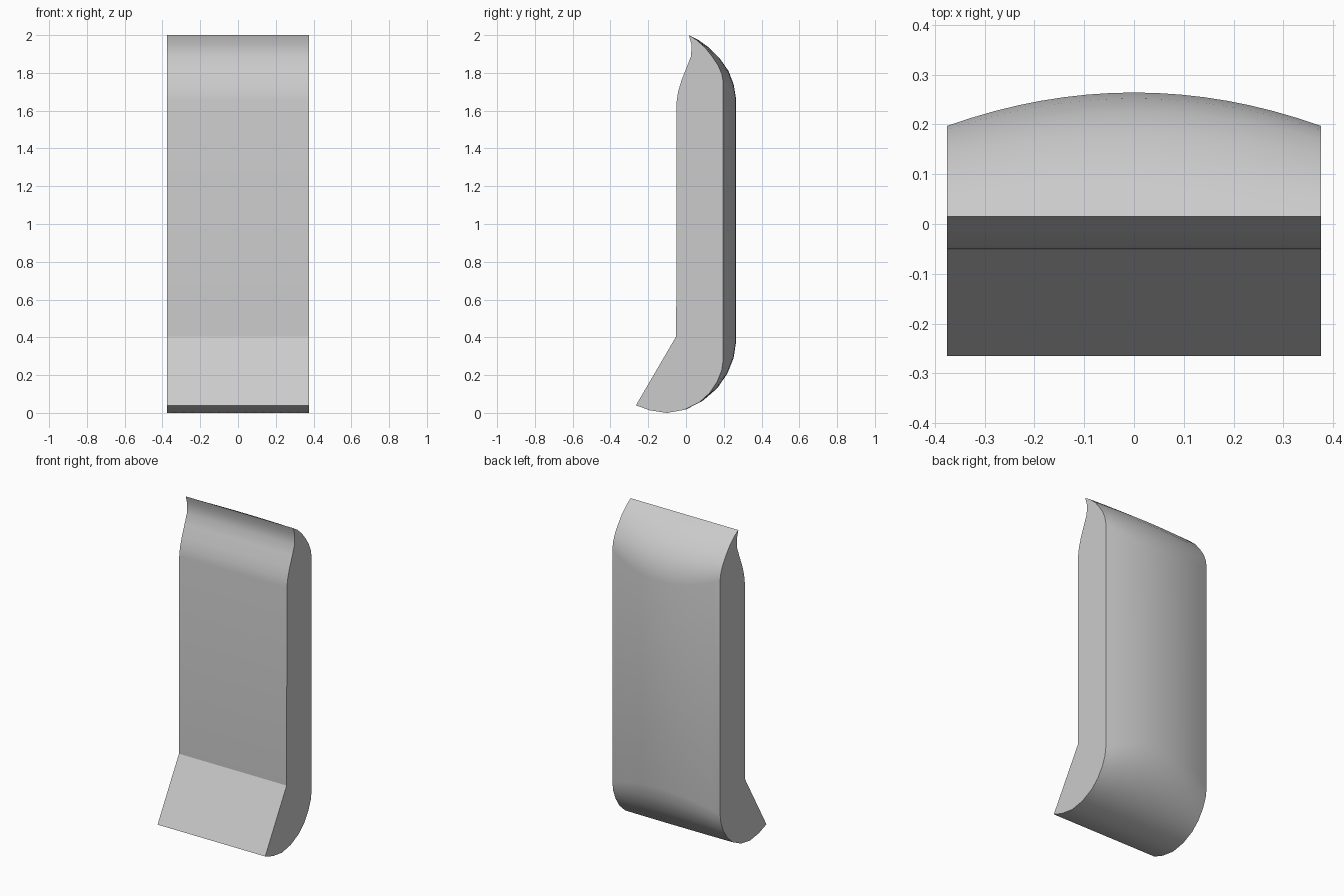
import bpy
import bmesh
import math

cube = bpy.data.objects.get("Cube")
if cube:
    bpy.data.objects.remove(cube, do_unlink=True)

HALF_WIDTH = 0.375
COLUMNS = 16

# Front outline, from the top lip down to the toe (y, z)
front = [(0.015, 2.0), (0.029, 1.95), (0.027, 1.89), (0.004, 1.83), (-0.024, 1.76),
         (-0.042, 1.70), (-0.049, 1.65), (-0.052, 0.405), (-0.265, 0.04)]

# Back outline from toe to lip, at the middle and at the side edges
back_mid = [(-0.19, 0.013), (-0.1, 0.0), (0.0, 0.018), (0.09, 0.065), (0.165, 0.13),
            (0.22, 0.21), (0.252, 0.29), (0.264, 0.37), (0.264, 1.67), (0.252, 1.74),
            (0.225, 1.81), (0.18, 1.875), (0.12, 1.935), (0.065, 1.975)]
back_side = [(-0.19, 0.013), (-0.1, 0.0), (-0.01, 0.016), (0.07, 0.055), (0.125, 0.105),
             (0.165, 0.165), (0.189, 0.225), (0.197, 0.28), (0.197, 1.75), (0.189, 1.795),
             (0.17, 1.84), (0.14, 1.885), (0.1, 1.935), (0.055, 1.975)]


def section(x):
    """Closed outline at x, blending the back from middle to side."""
    t = (x / HALF_WIDTH) ** 2
    back = [(a[0] + (b[0] - a[0]) * t, a[1] + (b[1] - a[1]) * t)
            for a, b in zip(back_mid, back_side)]
    return [(x, y, z) for y, z in front + back]


# Loft the sections across the width and cap both sides
bm = bmesh.new()
rings = []
for i in range(COLUMNS + 1):
    x = HALF_WIDTH * (2 * i / COLUMNS - 1)
    rings.append([bm.verts.new(p) for p in section(x)])
for a, b in zip(rings, rings[1:]):
    for j in range(len(a)):
        k = (j + 1) % len(a)
        bm.faces.new((a[j], a[k], b[k], b[j]))
bm.faces.new(rings[0])
bm.faces.new(rings[-1])
bmesh.ops.recalc_face_normals(bm, faces=bm.faces)

mesh = bpy.data.meshes.new("curved_panel")
bm.to_mesh(mesh)
bm.free()
panel = bpy.data.objects.new("curved_panel", mesh)
bpy.context.collection.objects.link(panel)

# Plain grey surface
grey = bpy.data.materials.new("light_grey")
grey.use_nodes = True
colour = (0.6, 0.6, 0.6, 1)
grey.diffuse_color = colour
grey.node_tree.nodes["Principled BSDF"].inputs["Base Color"].default_value = colour
mesh.materials.append(grey)

# Smooth curves, crisp creases
bpy.ops.object.select_all(action="DESELECT")
panel.select_set(True)
bpy.context.view_layer.objects.active = panel
bpy.ops.object.shade_smooth_by_angle(angle=math.radians(28))
